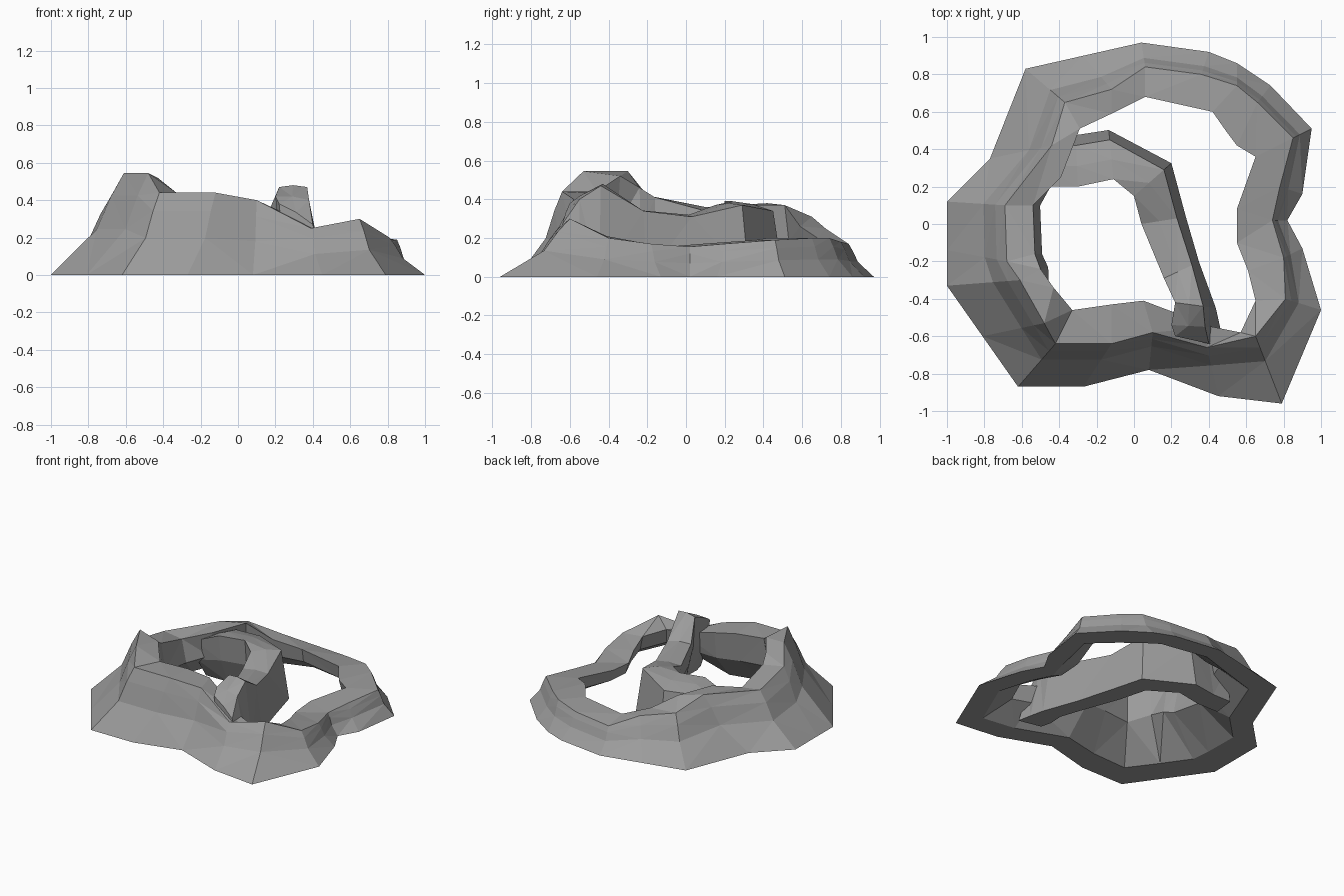
import bpy, bmesh
from mathutils import Vector

if "Cube" in bpy.data.objects:
    bpy.data.objects.remove(bpy.data.objects["Cube"])

rock = bpy.data.materials.new("dark_rock")
rock.diffuse_color = (.33, .33, .33, 1)
rock.use_nodes = True
rock.node_tree.nodes["Principled BSDF"].inputs["Base Color"].default_value = rock.diffuse_color


def loft(name, sections, closed):
    """Skin a row of cross-sections (same point count) into a faceted solid."""
    bm = bmesh.new()
    rows = [[bm.verts.new(p) for p in s] for s in sections]
    n, m = len(rows), len(rows[0])
    for i in range(n if closed else n - 1):
        a, b = rows[i], rows[(i + 1) % n]
        for j in range(m):
            k = (j + 1) % m
            bm.faces.new((a[j], a[k], b[k], b[j]))
    if not closed:
        bm.faces.new(rows[0])
        bm.faces.new(rows[-1])
    bmesh.ops.triangulate(bm, faces=bm.faces[:])
    bmesh.ops.recalc_face_normals(bm, faces=bm.faces[:])
    mesh = bpy.data.meshes.new(name)
    bm.to_mesh(mesh)
    bm.free()
    mesh.materials.append(rock)
    ob = bpy.data.objects.new(name, mesh)
    bpy.context.collection.objects.link(ob)
    return ob


def blend(a, b, t, height):
    """Point between a and b in plan, at a given height."""
    p = a.lerp(b, t)
    return Vector((p.x, p.y, height))


# Outer rock ring: footprint on the ground, counter-clockwise from the left
foot = [(-1, .12), (-1, -.14), (-1, -.33), (-.81, -.6), (-.62, -.87), (-.27, -.87),
        (.08, -.78), (.45, -.92), (.79, -.96), (1, -.46), (.9, -.13), (.82, .02),
        (.9, .16), (.95, .51), (.73, .74), (.55, .86), (.4, .92), (.04, .97),
        (-.27, .9), (-.58, .83), (-.77, .35)]
# Outer edge of the crest
crest = [(-.69, .1, .36), (-.68, -.2, .42), (-.61, -.3, .545), (-.48, -.53, .545),
         (-.42, -.64, .44), (-.12, -.64, .44), (.1, -.58, .4), (.39, -.66, .25),
         (.65, -.6, .3), (.81, -.4, .2), (.8, -.18, .17), (.74, .02, .155),
         (.78, .2, .17), (.85, .46, .19), (.66, .65, .2), (.55, .74, .2),
         (.36, .8, .18), (.06, .84, .17), (-.12, .72, .25), (-.37, .65, .31),
         (-.44, .42, .38)]
# Inner lip of the crest, overhanging the hollow
lip = [(-.54, .1, .34), (-.53, -.16, .41), (-.5, -.24, .46), (-.43, -.34, .52),
       (-.33, -.46, .44), (-.12, -.43, .43), (.05, -.41, .4), (.42, -.55, .25),
       (.57, -.58, .22), (.65, -.41, .21), (.61, -.25, .18), (.55, -.1, .155),
       (.55, .08, .17), (.65, .36, .19), (.55, .42, .2), (.49, .5, .2),
       (.42, .6, .2), (.06, .68, .2), (-.12, .59, .26), (-.29, .51, .37),
       (-.39, .25, .37)]

ring = []
for i, (f, c, l) in enumerate(zip(foot, crest, lip)):
    f, c, l = Vector((*f, 0)), Vector(c), Vector(l)
    inner_foot = blend(f, l, .45, 0)
    bulge = 1.15 if i < 3 else .88      # left wall swells past its lip
    ring.append((f,
                 blend(f, c, .63, c.z * .45),
                 blend(f, c, .83, c.z * .78),
                 c, l,
                 blend(inner_foot, l, bulge, l.z * .5),
                 inner_foot))
loft("outer_rock_ring", ring, True)

# Dividing ridge: left and right crest edges from the front ring to the left ring
edges = [((.22, -.6, .38), (.4, -.64, .27)),
         ((.2, -.54, .42), (.38, -.55, .4)),
         ((.22, -.42, .47), (.37, -.44, .47)),
         ((.16, -.29, .33), (.31, -.22, .34)),
         ((.04, 0, .31), (.23, .03, .31)),
         ((0, .15, .37), (.16, .29, .37)),
         ((-.11, .24, .39), (-.13, .45, .34)),
         ((-.3, .2, .39), (-.31, .42, .35)),
         ((-.5, .2, .3), (-.47, .42, .28))]
ridge = []
for i, (l, r) in enumerate(edges):
    l, r = Vector(l), Vector(r)
    flare = 1.45 if i < 3 else 1.25
    ridge.append((l, blend(l, r, .5, (l.z + r.z) / 2 + .01), r,
                  blend(l, r, flare, 0),
                  blend(l, r, .5, 0),
                  blend(l, r, .1, l.z * .5)))
loft("dividing_ridge", ridge, False)
